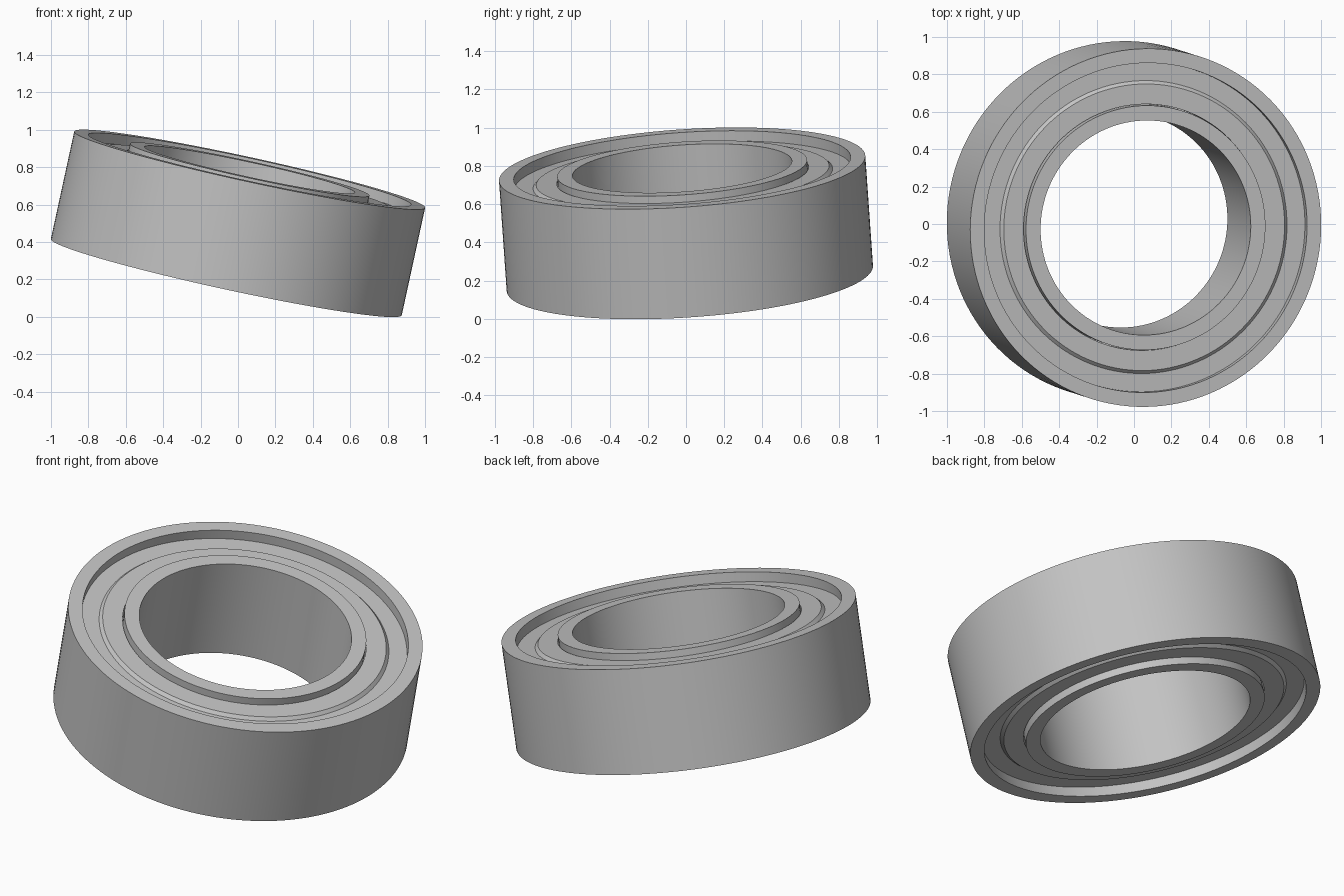
import bpy
import bmesh
import math
from mathutils import Vector, Matrix

cube = bpy.data.objects.get("Cube")
if cube:
    bpy.data.objects.remove(cube)

SEGMENTS = 128
HALF = 0.295                      # half of the bearing width
AXIS = Vector((0.212, -0.068, 0.975)).normalized()
TILT = Vector((0, 0, 1)).rotation_difference(AXIS).to_matrix().to_4x4()
PLACE = Matrix.Translation((0, 0, 0.5)) @ TILT

steel = bpy.data.materials.new("grey_steel")
steel.use_nodes = True
grey = (0.55, 0.55, 0.55, 1)
steel.diffuse_color = grey
steel.node_tree.nodes["Principled BSDF"].inputs["Base Color"].default_value = grey


def lathe(name, profile):
    """Spin a closed (radius, height) profile about the tilted bearing axis."""
    bm = bmesh.new()
    verts = [bm.verts.new((r, 0, z)) for r, z in profile]
    edges = [bm.edges.new((verts[i - 1], verts[i])) for i in range(len(verts))]
    bmesh.ops.spin(bm, geom=verts + edges, axis=(0, 0, 1), cent=(0, 0, 0),
                   angle=math.tau, steps=SEGMENTS, use_merge=True)
    bmesh.ops.remove_doubles(bm, verts=bm.verts, dist=1e-5)
    bmesh.ops.recalc_face_normals(bm, faces=bm.faces)
    bm.transform(PLACE)
    mesh = bpy.data.meshes.new(name)
    bm.to_mesh(mesh)
    bm.free()
    mesh.materials.append(steel)
    obj = bpy.data.objects.new(name, mesh)
    bpy.context.collection.objects.link(obj)
    bpy.ops.object.select_all(action='DESELECT')
    obj.select_set(True)
    bpy.context.view_layer.objects.active = obj
    bpy.ops.object.shade_smooth_by_angle(angle=math.radians(30))
    return obj


# Outer and inner races, flush with each other on both sides
for name, inner, outer in (("outer_race", 0.883, 0.96), ("inner_race", 0.575, 0.655)):
    lathe(name, [(inner, -HALF), (outer, -HALF), (outer, HALF), (inner, HALF)])

# Recessed shields with a raised inner step, one on each side
floor, step, back = HALF - 0.055, HALF - 0.038, HALF - 0.1
shield = [(0.66, back), (0.883, back), (0.883, floor),
          (0.785, floor), (0.768, step), (0.66, step)]
for name, side in (("top_shield", 1), ("bottom_shield", -1)):
    lathe(name, [(r, side * z) for r, z in shield])

# Cage filling the space between the shields
lathe("cage", [(0.655, -back), (0.883, -back), (0.883, back), (0.655, back)])
